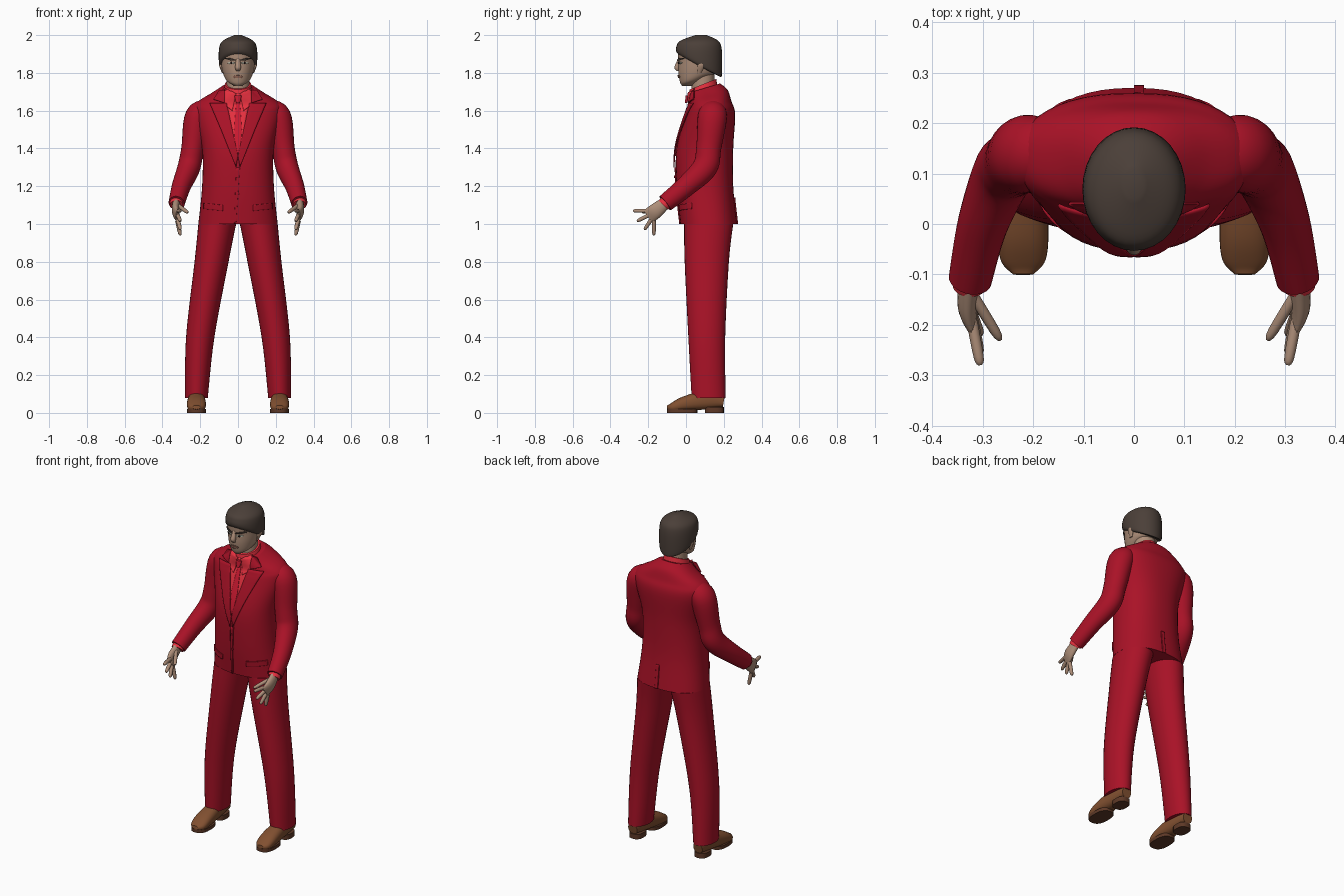
import bpy, bmesh
from math import sin, cos, pi, radians, copysign
from mathutils import Vector
from mathutils.bvhtree import BVHTree

default_cube = bpy.data.objects.get("Cube")
if default_cube:
    bpy.data.objects.remove(default_cube)


def material(name, red, green, blue):
    mat = bpy.data.materials.new(name)
    mat.use_nodes = True
    colour = (red, green, blue, 1)
    mat.diffuse_color = colour
    mat.node_tree.nodes["Principled BSDF"].inputs["Base Color"].default_value = colour
    return mat


SUIT = material("crimson suit", .4, .006, .02)
SHIRT = material("bright red shirt", .8, .03, .05)
TIE = material("red tie", .6, .01, .03)
SKIN = material("skin", .42, .27, .19)
LIPS = material("lips", .28, .13, .09)
HAIR = material("dark brown hair", .07, .05, .04)
EYE = material("eye white", .5, .5, .4)
IRIS = material("dark iris", .02, .01, .01)
SHOE = material("brown leather", .22, .08, .03)
SOLE = material("dark sole", .11, .04, .02)


def finish(name, bm, mat):
    bmesh.ops.recalc_face_normals(bm, faces=bm.faces)
    mesh = bpy.data.meshes.new(name)
    bm.to_mesh(mesh)
    bm.free()
    for polygon in mesh.polygons:
        polygon.use_smooth = True
    mesh.set_sharp_from_angle(angle=radians(45))
    mesh.materials.append(mat)
    obj = bpy.data.objects.new(name, mesh)
    bpy.context.collection.objects.link(obj)
    return obj


def spline(points, steps):
    """Smooth curve through points of any dimension."""
    last = len(points) - 1
    curve = []
    for i in range(last):
        before, start = points[max(i - 1, 0)], points[i]
        end, after = points[i + 1], points[min(i + 2, last)]
        leave, arrive = (end - before) / 2, (after - start) / 2
        for k in range(steps):
            t = k / steps
            ease = t * t * (3 - 2 * t)
            bend = leave * (t * (1 - t) ** 2) - arrive * (t * t * (1 - t))
            curve.append(start.lerp(end, ease) + bend)
    return curve + [points[last]]


def loft(name, rings, mat, side=1, upright=False, aspect=1, power=2, sides=28, steps=6):
    """Skin rings (x, y, z, width, depth = width * aspect, tilt = 0) along a path."""
    full = []
    for ring in rings:
        depth = ring[4] if len(ring) > 4 else ring[3] * aspect
        tilt = ring[5] if len(ring) > 5 else 0
        full.append(Vector((*ring[:4], depth, tilt)))
    rows = spline(full, steps)
    bm = bmesh.new()
    loops = []
    for i, row in enumerate(rows):
        centre = Vector(row[:3])
        following, previous = rows[min(i + 1, len(rows) - 1)], rows[max(i - 1, 0)]
        along = Vector(following[:3]) - Vector(previous[:3])
        along = Vector((0, 0, 1)) if upright else along.normalized()
        across = Vector((1, 0, 0))
        across = (across - along * across.dot(along)).normalized()
        outward = along.cross(across)
        loop = []
        for k in range(sides):
            angle = 2 * pi * k / sides
            c, s = (copysign(abs(f) ** (2 / power), f) for f in (cos(angle), sin(angle)))
            point = centre + across * (c * row[3]) + outward * (s * row[4])
            point.z += row[5] * (point.y - centre.y)
            point.x *= side
            loop.append(bm.verts.new(point))
        loops.append(loop)
    for low, high in zip(loops, loops[1:]):
        for k in range(sides):
            j = (k + 1) % sides
            bm.faces.new((low[k], low[j], high[j], high[k]))
    bm.faces.new(loops[0])
    bm.faces.new(loops[-1])
    return finish(name, bm, mat)


def column(name, rings, mat, **options):
    """Upright loft on the centre line, from rings (y, z, width, depth, tilt)."""
    return loft(name, [(0, *ring) for ring in rings], mat, upright=True, **options)


def surface(obj):
    return BVHTree.FromPolygons([v.co for v in obj.data.vertices],
                                [tuple(p.vertices) for p in obj.data.polygons])


def sample(edge, t):
    along = t * (len(edge) - 1)
    i = min(int(along), len(edge) - 2)
    return Vector(edge[i]).lerp(Vector(edge[i + 1]), along - i)


def panel(name, tree, edge_a, edge_b, mat, side=1, layer=1, view=1):
    """Thin plate between two (x, z) edges, laid on a surface."""
    rows, columns = 16, 8
    bm = bmesh.new()
    grid = []
    for i in range(rows + 1):
        start, end = sample(edge_a, i / rows), sample(edge_b, i / rows)
        line = []
        for k in range(columns + 1):
            x, z = start.lerp(end, k / columns)
            hit = tree.ray_cast(Vector((x * side, -view, z)), Vector((0, view, 0)))[0]
            y = hit.y if hit else .05
            if view > 0:
                y = min(y, .05)
            line.append(bm.verts.new((x * side, y - view * layer * .003, z)))
        grid.append(line)
    for low, high in zip(grid, grid[1:]):
        for k in range(columns):
            bm.faces.new((low[k], low[k + 1], high[k + 1], high[k]))
    plate = finish(name, bm, mat)
    thickness = plate.modifiers.new("thickness", 'SOLIDIFY')
    thickness.thickness, thickness.offset = .006, 0


def symmetric_panel(name, tree, edge, mat, **options):
    panel(name, tree, [(-x, z) for x, z in edge], edge, mat, **options)


def lens(name, tree, x, z, width, height, mat, rise=0, **options):
    """Small rounded plate, optionally rising outward."""
    def edge(sign):
        return [(x + f * width, z + f * rise + sign * height * (1 - .7 * f * f))
                for f in (-1, -.5, 0, .5, 1)]
    panel(name, tree, edge(1), edge(-1), mat, **options)


# Jacket body
jacket = column("jacket_body", [
    (.12, 1, .21, .15), (.1, 1.2, .19, .15), (.1, 1.4, .19, .15), (.13, 1.58, .23, .13),
    (.13, 1.64, .22, .11, .1), (.12, 1.69, .14, .1, .2), (.1, 1.72, .09, .08, .3)],
    SUIT, sides=48, power=2.3)
cloth = surface(jacket)
panel("front_closure", cloth, [(-.01, 1.3), (-.02, 1)], [(.01, 1.3), (-.01, 1)], SUIT)
panel("back_vent", cloth, [(0, 1.14), (0, 1)], [(.02, 1.14), (.02, 1)], SUIT, view=-1)
for label, height in (("upper", 1.25), ("lower", 1.16)):
    lens(label + "_button", cloth, 0, height, .007, .007, SUIT, layer=3)

# Shirt and tie
column("shirt_collar_band", [(.09, 1.68, .08, .08, .4), (.09, 1.74, .07, .07, .4)], SHIRT)
symmetric_panel("shirt_front", cloth, [(.07, 1.69), (.04, 1.54), (.01, 1.36)], SHIRT)
symmetric_panel("tie_blade", cloth, [(.01, 1.64), (.02, 1.5), (.01, 1.37)], TIE, layer=2)
column("tie_knot", [(.01, 1.68, .02), (0, 1.64, .01)], TIE, aspect=.6)

# Head and neck
column("neck", [(.09, 1.66, .06), (.09, 1.82, .06)], SKIN)
head = column("head", [
    (.01, 1.73, .02, .03), (.04, 1.76, .06, .07, .2), (.06, 1.8, .08, .1),
    (.07, 1.86, .09, .11), (.07, 1.92, .09, .11), (.07, 1.97, .05, .07)], SKIN, sides=36)
face = surface(head)
column("nose", [(-.03, 1.88, .01), (-.047, 1.83, .015), (-.04, 1.81, .01)], SKIN, sides=14)
lens("mouth", face, 0, 1.78, .026, .008, LIPS)
column("hair", [
    (.08, 1.83, .08, .1, -.5), (.07, 1.85, .1, .12, -.5), (.07, 1.93, .1, .12, -.1),
    (.07, 1.97, .08, .1), (.08, 2, .02, .03)], HAIR, sides=32)

for side, word in ((1, "left_"), (-1, "right_")):
    # Face details
    lens(word + "eye", face, .035, 1.853, .018, .006, EYE, side=side)
    lens(word + "iris", face, .035, 1.853, .006, .006, IRIS, side=side, layer=2)
    lens(word + "eyebrow", face, .04, 1.872, .028, .005, HAIR, rise=.005, side=side, layer=2)
    loft(word + "ear", [(.08, .07, 1.8, .005), (.09, .08, 1.84, .01), (.09, .08, 1.87, .005)],
         SKIN, side, upright=True, aspect=2, sides=14)

    # Collar, lapel and pocket
    panel(word + "shirt_collar", cloth, [(.01, 1.69), (.03, 1.6)], [(.07, 1.72), (.07, 1.63)],
          SHIRT, side, layer=3)
    panel(word + "collar_wing", cloth, [(.07, 1.71), (.07, 1.64)], [(.1, 1.71), (.13, 1.66)],
          SUIT, side, layer=3)
    panel(word + "lapel", cloth, [(.06, 1.64), (.03, 1.5), (0, 1.36)],
          [(.15, 1.64), (.09, 1.5), (.01, 1.3)], SUIT, side, layer=3)
    panel(word + "pocket_flap", cloth, [(.08, 1.1), (.18, 1.11)], [(.08, 1.07), (.18, 1.08)],
          SUIT, side)

    # Sleeve and cuff
    loft(word + "sleeve", [
        (.15, .14, 1.6, .05), (.21, .14, 1.57, .07), (.24, .12, 1.4, .06),
        (.26, .1, 1.3, .06), (.3, 0, 1.2, .05), (.325, -.11, 1.11, .043)],
        SUIT, side, aspect=1.1)
    loft(word + "shirt_cuff", [(.325, -.1, 1.12, .035), (.325, -.12, 1.1, .035)], SHIRT, side)

    # Hand, with fingers fanned from forward to straight down
    loft(word + "palm", [(.325, -.1, 1.12, .02, .03), (.33, -.16, 1.07, .02, .04),
                         (.32, -.2, 1.04, .01, .04)], SKIN, side, sides=20)
    digits = [("thumb", Vector((.32, -.14, 1.1)), Vector((.265, -.23, 1.06)))]
    for i, finger in enumerate(("index", "middle", "ring", "little")):
        t = i / 3
        knuckle = Vector((.32, -.2, 1.07)).lerp(Vector((.32, -.17, 1.01)), t)
        reach = Vector((-.015, -.08 * cos(t * pi / 2), -.07 * sin(t * pi / 2)))
        digits.append((finger + "_finger", knuckle, knuckle + reach))
    for finger, base, tip in digits:
        loft(word + finger, [(*base.lerp(tip, t), radius)
                             for t, radius in ((-.1, .011), (.8, .01), (1, .004))],
             SKIN, side, sides=10, steps=4)

    # Trouser leg
    loft(word + "trouser_leg", [
        (.22, .12, .08, .06, .09), (.2, .11, .4, .075), (.14, .11, .8, .09), (.11, .12, 1, .1)],
        SUIT, side, upright=True, aspect=1.3, sides=32)

    # Shoe
    loft(word + "shoe_upper", [(.22, *ring) for ring in (
        (.2, .06, .03), (.12, .07, .04, .05), (0, .05, .05, .04),
        (-.07, .03, .045, .025), (-.1, .03, .02, .01))], SHOE, side, power=2.4)
    for label, y, top, width, depth in (("sole", -.02, .02, .05, .08), ("heel", .15, .03, .04, .05)):
        loft(word + "shoe_" + label, [(.22, y, 0, width, depth), (.22, y, top, width, depth)],
             SOLE, side, upright=True, power=2.6)
